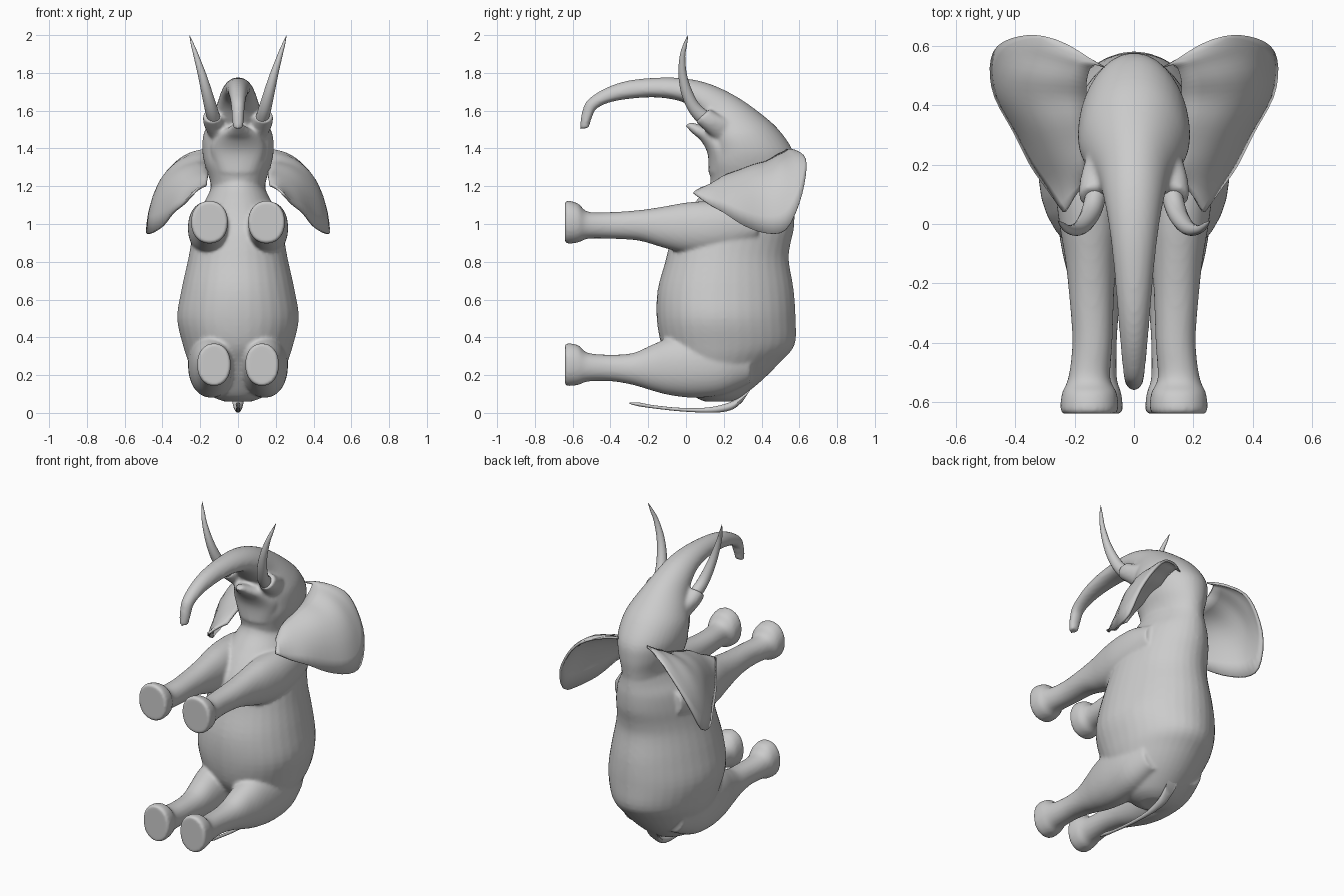
import bpy, bmesh, math
from mathutils import Vector

cube = bpy.data.objects.get("Cube")
if cube:
    bpy.data.objects.remove(cube, do_unlink=True)

grey = bpy.data.materials.new("plain grey")
grey.use_nodes = True
grey.diffuse_color = (0.6, 0.6, 0.6, 1)
bsdf = grey.node_tree.nodes["Principled BSDF"]
bsdf.inputs["Base Color"].default_value = (0.6, 0.6, 0.6, 1)
bsdf.inputs["Roughness"].default_value = 0.7


def catmull(rows, steps=4):
    """Smoothly interpolate a list of equal-length tuples."""
    out = []
    n = len(rows)
    for i in range(n - 1):
        p0, p1, p2, p3 = (rows[min(max(i + k, 0), n - 1)] for k in (-1, 0, 1, 2))
        for s in range(steps):
            t = s / steps
            out.append([0.5 * (2 * b + (c - a) * t + (2 * a - 5 * b + 4 * c - d) * t * t
                               + (3 * b - a - 3 * c + d) * t ** 3)
                        for a, b, c, d in zip(p0, p1, p2, p3)])
    out.append(list(rows[-1]))
    return out


def loft(bm, rings, side=1, power=2.15, sides=36, taper=0):
    """Skin ovals given as (centre x, y/z of one edge, y/z of other edge, half width);
    taper narrows each oval towards its second edge."""
    loops = []
    for cx, ya, za, yb, zb, w in catmull(rings):
        a, b = Vector((cx, ya, za)), Vector((cx, yb, zb))
        mid, half = (a + b) / 2, (b - a) / 2
        loop = []
        for k in range(sides):
            ang = 2 * math.pi * k / sides
            c, s = (math.copysign(abs(f) ** (2 / power), f) for f in (math.cos(ang), math.sin(ang)))
            p = mid + half * c + Vector((w * s * (1 - taper * c), 0, 0))
            loop.append(bm.verts.new((p.x * side, p.y, p.z)))
        loops.append(loop)
    for l1, l2 in zip(loops, loops[1:]):
        for k in range(sides):
            j = (k + 1) % sides
            bm.faces.new((l1[k], l1[j], l2[j], l2[k]))
    bm.faces.new(loops[0])
    bm.faces.new(loops[-1])


def finish(name, bm):
    bmesh.ops.recalc_face_normals(bm, faces=bm.faces[:])
    mesh = bpy.data.meshes.new(name)
    bm.to_mesh(mesh)
    bm.free()
    mesh.materials.append(grey)
    ob = bpy.data.objects.new(name, mesh)
    bpy.context.collection.objects.link(ob)
    bpy.ops.object.select_all(action='DESELECT')
    ob.select_set(True)
    bpy.context.view_layer.objects.active = ob
    bpy.ops.object.shade_smooth_by_angle(angle=math.radians(45))
    return ob


def leg_rings(rows):
    return [((x0 + x1) / 2, y, z0, y, z1, (x1 - x0) / 2) for y, x0, x1, z0, z1 in rows]


# Torso: (height, belly y, back y, half width)
torso = [(0.06, 0.10, 0.24, 0.07), (0.09, 0.04, 0.30, 0.14), (0.17, -0.02, 0.40, 0.21),
         (0.27, -0.08, 0.50, 0.26), (0.36, -0.13, 0.575, 0.29), (0.50, -0.155, 0.58, 0.32),
         (0.65, -0.15, 0.57, 0.298), (0.80, -0.11, 0.545, 0.265), (0.88, -0.09, 0.55, 0.25),
         (0.97, -0.06, 0.57, 0.235), (1.06, 0.0, 0.575, 0.21), (1.13, 0.06, 0.57, 0.17),
         (1.20, 0.12, 0.565, 0.14), (1.27, 0.14, 0.56, 0.135)]

# Skull running into the trunk: lower edge, upper edge, half width
head = [(0, 0.15, 1.16, 0.56, 1.10, 0.14), (0, 0.13, 1.24, 0.57, 1.20, 0.145),
        (0, 0.12, 1.32, 0.578, 1.29, 0.172), (0, 0.13, 1.38, 0.565, 1.39, 0.186),
        (0, 0.13, 1.44, 0.49, 1.50, 0.182), (0, 0.12, 1.50, 0.395, 1.585, 0.155),
        (0, 0.09, 1.55, 0.27, 1.673, 0.12), (0, 0.04, 1.61, 0.13, 1.74, 0.098),
        (0, -0.03, 1.65, 0.0, 1.77, 0.082), (0, -0.15, 1.67, -0.14, 1.775, 0.067),
        (0, -0.28, 1.665, -0.30, 1.76, 0.055), (0, -0.40, 1.645, -0.42, 1.722, 0.045),
        (0, -0.475, 1.61, -0.52, 1.658, 0.037), (0, -0.495, 1.57, -0.55, 1.595, 0.033),
        (0, -0.508, 1.535, -0.56, 1.535, 0.03), (0, -0.51, 1.512, -0.56, 1.50, 0.026)]

jaw = [(0, 0.12, 1.27, 0.30, 1.29, 0.12), (0, 0.115, 1.37, 0.25, 1.44, 0.145),
       (0, 0.08, 1.44, 0.16, 1.505, 0.105), (0, 0.04, 1.475, 0.09, 1.52, 0.06),
       (0, -0.005, 1.52, 0.025, 1.54, 0.022)]

# Legs: (y, inner x, outer x, low z, high z), starting at the sole
front_leg = leg_rings([
    (-0.64, 0.06, 0.242, 0.903, 1.117), (-0.625, 0.053, 0.249, 0.896, 1.124),
    (-0.57, 0.058, 0.243, 0.902, 1.108), (-0.52, 0.08, 0.222, 0.922, 1.065),
    (-0.40, 0.073, 0.208, 0.922, 1.063), (-0.25, 0.068, 0.218, 0.912, 1.073),
    (-0.12, 0.06, 0.232, 0.875, 1.092), (0.0, 0.05, 0.252, 0.845, 1.113),
    (0.12, 0.05, 0.265, 0.838, 1.12), (0.25, 0.08, 0.258, 0.865, 1.11),
    (0.38, 0.10, 0.235, 0.92, 1.07)])
hind_leg = leg_rings([
    (-0.64, 0.045, 0.21, 0.148, 0.362), (-0.625, 0.038, 0.217, 0.142, 0.369),
    (-0.57, 0.043, 0.212, 0.148, 0.358), (-0.52, 0.058, 0.202, 0.166, 0.318),
    (-0.40, 0.058, 0.192, 0.168, 0.308), (-0.28, 0.05, 0.202, 0.148, 0.317),
    (-0.18, 0.04, 0.222, 0.118, 0.36), (-0.08, 0.03, 0.245, 0.093, 0.40),
    (0.05, 0.02, 0.262, 0.08, 0.42), (0.20, 0.03, 0.26, 0.097, 0.42),
    (0.34, 0.06, 0.22, 0.16, 0.40)])

tusk_socket = [(0.10, 0.16, 1.44, 0.28, 1.54, 0.06), (0.125, 0.095, 1.50, 0.185, 1.575, 0.058),
               (0.137, 0.05, 1.54, 0.125, 1.61, 0.048)]

# Skin: torso, head and legs fused into one blended surface
bm = bmesh.new()
loft(bm, [(0, ya, z, yb, z, w) for z, ya, yb, w in torso], power=2, taper=0.12)
loft(bm, head, taper=0.15)
loft(bm, jaw)
for side in (-1, 1):
    for rings in (front_leg, hind_leg, tusk_socket):
        loft(bm, rings, side)
skin = finish("body_head_and_legs", bm)
fuse = skin.modifiers.new("fuse", 'REMESH')
fuse.mode = 'VOXEL'
fuse.voxel_size = 0.01
fuse.use_smooth_shade = True
blend = skin.modifiers.new("blend", 'SMOOTH')
blend.factor = 0.5
blend.iterations = 6

# Tusks
tusk = [(0.12, 0.10, 1.50, 0.17, 1.56, 0.036), (0.14, 0.025, 1.58, 0.08, 1.625, 0.035),
        (0.163, -0.022, 1.68, 0.035, 1.70, 0.03), (0.19, -0.04, 1.79, 0.005, 1.79, 0.023),
        (0.22, -0.033, 1.89, -0.004, 1.885, 0.015), (0.24, -0.015, 1.95, 0.005, 1.945, 0.009),
        (0.257, 0.01, 2.0, 0.012, 2.0, 0.001)]
for name, side in (("left_tusk", 1), ("right_tusk", -1)):
    bm = bmesh.new()
    loft(bm, tusk, side, power=2, sides=16)
    finish(name, bm)

# Tail
bm = bmesh.new()
loft(bm, [(0, 0.30, 0.06, 0.36, 0.15, 0.035), (0, 0.25, 0.02, 0.27, 0.075, 0.028),
          (0, 0.18, 0.003, 0.18, 0.04, 0.018), (0, 0.08, 0.002, 0.08, 0.026, 0.012),
          (0, -0.05, 0.01, -0.05, 0.028, 0.01), (0, -0.18, 0.025, -0.18, 0.042, 0.009),
          (0, -0.25, 0.035, -0.25, 0.055, 0.012), (0, -0.30, 0.048, -0.30, 0.056, 0.003)],
     power=2, sides=12)
finish("tail", bm)

# Ears: strips bent from the root, over a bulge, to the rim
ear = [(0.17, 0.14, 1.20, 0.20, 0.09, 1.20, 0.235, 0.04, 1.165),
       (0.16, 0.20, 1.25, 0.24, 0.17, 1.24, 0.29, 0.12, 1.105),
       (0.16, 0.28, 1.28, 0.31, 0.26, 1.28, 0.345, 0.20, 1.06),
       (0.16, 0.36, 1.31, 0.39, 0.34, 1.32, 0.40, 0.31, 0.99),
       (0.16, 0.43, 1.33, 0.44, 0.42, 1.34, 0.465, 0.43, 0.95),
       (0.16, 0.48, 1.36, 0.44, 0.50, 1.37, 0.48, 0.53, 0.97),
       (0.15, 0.52, 1.38, 0.37, 0.56, 1.38, 0.455, 0.60, 1.11),
       (0.14, 0.535, 1.39, 0.31, 0.59, 1.39, 0.38, 0.632, 1.25),
       (0.12, 0.535, 1.39, 0.24, 0.59, 1.395, 0.30, 0.632, 1.34),
       (0.10, 0.53, 1.39, 0.15, 0.56, 1.395, 0.20, 0.59, 1.38)]
for name, side in (("left_ear", 1), ("right_ear", -1)):
    bm = bmesh.new()
    strips = []
    for row in catmull(ear, 3):
        root, bulge, rim = (Vector((row[i] * side, row[i + 1], row[i + 2])) for i in (0, 3, 6))
        strips.append([bm.verts.new(root * (1 - t) ** 2 + bulge * 2 * t * (1 - t) + rim * t * t)
                       for t in (k / 8 for k in range(9))])
    for s1, s2 in zip(strips, strips[1:]):
        for k in range(8):
            bm.faces.new((s1[k], s1[k + 1], s2[k + 1], s2[k]))
    thick = finish(name, bm).modifiers.new("thickness", 'SOLIDIFY')
    thick.thickness = 0.014
    thick.offset = 0

# Eyes
for name, side in (("left_eye", 1), ("right_eye", -1)):
    bm = bmesh.new()
    bmesh.ops.create_uvsphere(bm, u_segments=16, v_segments=10, radius=0.02)
    for v in bm.verts:
        v.co = Vector((v.co.x * 0.8 + 0.166 * side, v.co.y * 1.2 + 0.29, v.co.z + 1.47))
    finish(name, bm)
